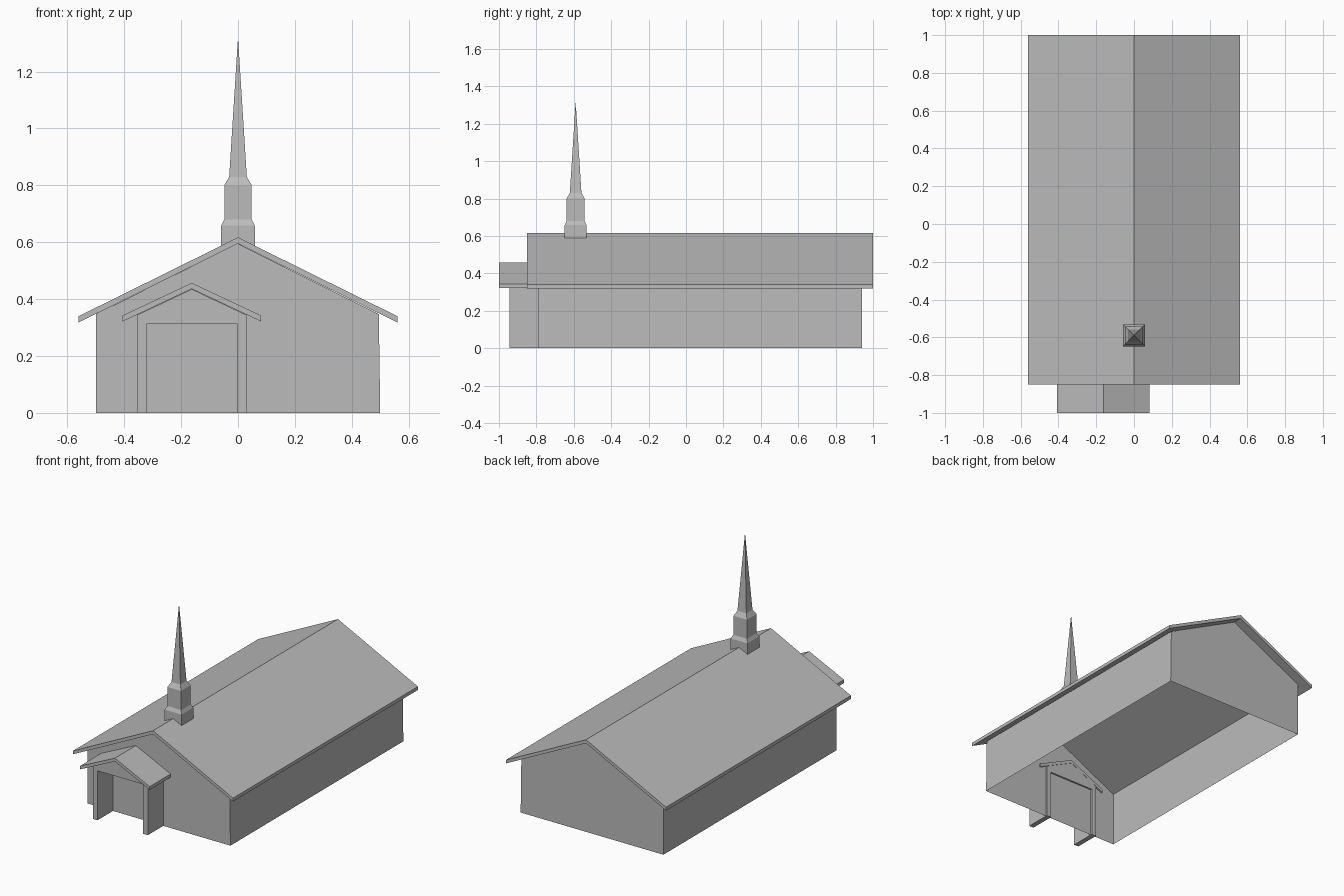
import bpy
import bmesh

cube = bpy.data.objects.get("Cube")
if cube:
    bpy.data.objects.remove(cube, do_unlink=True)

grey = bpy.data.materials.new("plain grey")
grey.use_nodes = True
colour = (0.5, 0.5, 0.5, 1)
grey.diffuse_color = colour
grey.node_tree.nodes["Principled BSDF"].inputs["Base Color"].default_value = colour


def add_object(name, bm):
    bmesh.ops.recalc_face_normals(bm, faces=bm.faces)
    mesh = bpy.data.meshes.new(name)
    bm.to_mesh(mesh)
    bm.free()
    mesh.materials.append(grey)
    obj = bpy.data.objects.new(name, mesh)
    bpy.context.collection.objects.link(obj)
    return obj


def prism(name, profile, y0, y1, open_sides=()):
    """Extrude an x-z outline along y, leaving out the listed sides."""
    bm = bmesh.new()
    front = [bm.verts.new((x, y0, z)) for x, z in profile]
    back = [bm.verts.new((x, y1, z)) for x, z in profile]
    bm.faces.new(front)
    bm.faces.new(back[::-1])
    sides = []
    for i in range(len(profile)):
        j = (i + 1) % len(profile)
        sides.append(bm.faces.new((front[i], back[i], back[j], front[j])))
    bmesh.ops.recalc_face_normals(bm, faces=bm.faces)
    bmesh.ops.delete(bm, geom=[sides[i] for i in open_sides], context='FACES')
    return add_object(name, bm)


def gable_roof(name, cx, half, eave, peak, thick, y0, y1):
    """Folded slab with plumb-cut eaves."""
    profile = [(cx - half, eave), (cx, peak), (cx + half, eave),
               (cx + half, eave - thick), (cx, peak - thick),
               (cx - half, eave - thick)]
    return prism(name, profile, y0, y1)


# Main hall: thin walls, open underneath and under the roof
prism("hall_walls",
      [(-0.5, 0), (0.5, 0), (0.495, 0.347), (0, 0.595), (-0.5, 0.347)],
      -0.79, 0.94, open_sides=(0, 2, 3))
gable_roof("hall_roof", 0, 0.56, 0.34, 0.617, 0.022, -0.85, 1.0)

# Entrance porch, off-centre, set slightly into the front wall
px = -0.1625
wall, door, door_top = 0.1925, 0.16, 0.313
prism("porch_walls",
      [(px - wall, 0), (px - door, 0), (px - door, door_top),
       (px + door, door_top), (px + door, 0), (px + wall, 0),
       (px + wall, 0.344), (px, 0.435), (px - wall, 0.344)],
      -0.945, -0.78)
gable_roof("porch_roof", px, 0.244, 0.342, 0.457, 0.021, -1.0, -0.78)

# Steeple: stacked square rings closing to a point
bm = bmesh.new()
sy = -0.59
rings = []
for half, z in [(0.059, 0.588), (0.059, 0.658), (0.048, 0.68),
                (0.048, 0.8), (0.031, 0.83)]:
    rings.append([bm.verts.new((sx * half, sy + ty * half, z))
                  for sx, ty in ((-1, -1), (1, -1), (1, 1), (-1, 1))])
tip = bm.verts.new((0, sy, 1.32))
bm.faces.new(rings[0][::-1])
for i in range(4):
    j = (i + 1) % 4
    for low, high in zip(rings, rings[1:]):
        bm.faces.new((low[i], low[j], high[j], high[i]))
    bm.faces.new((rings[-1][i], rings[-1][j], tip))
add_object("steeple", bm)
